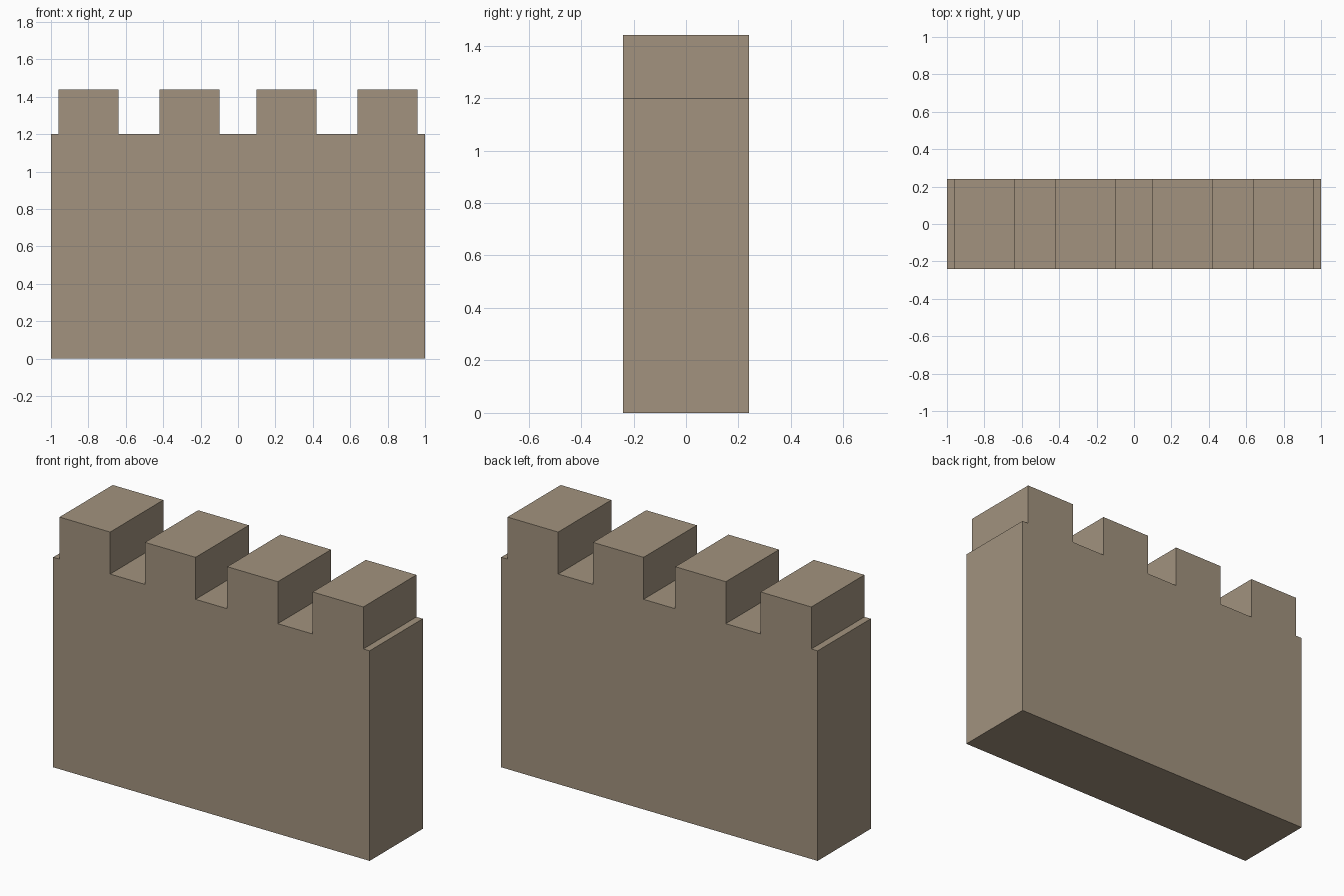
import bpy, bmesh

if "Cube" in bpy.data.objects:
    bpy.data.objects.remove(bpy.data.objects["Cube"])

HALF_LENGTH, HALF_DEPTH = 1.0, 0.24
WALK_Z, TOP_Z = 1.2, 1.44
MERLON_WIDTH = 0.32
MERLON_CENTRES = (-0.8, -0.26, 0.26, 0.8)

# Crenellated front outline: base corners, then the merlons from right to left
outline = [(-HALF_LENGTH, 0), (HALF_LENGTH, 0), (HALF_LENGTH, WALK_Z)]
for c in reversed(MERLON_CENTRES):
    left, right = c - MERLON_WIDTH / 2, c + MERLON_WIDTH / 2
    outline += [(right, WALK_Z), (right, TOP_Z), (left, TOP_Z), (left, WALK_Z)]
outline.append((-HALF_LENGTH, WALK_Z))

# Extrude the outline through the wall thickness
bm = bmesh.new()
front = bm.faces.new([bm.verts.new((x, -HALF_DEPTH, z)) for x, z in outline])
extruded = bmesh.ops.extrude_face_region(bm, geom=[front], use_keep_orig=True)
back_verts = [g for g in extruded["geom"] if isinstance(g, bmesh.types.BMVert)]
bmesh.ops.translate(bm, verts=back_verts, vec=(0, 2 * HALF_DEPTH, 0))
bmesh.ops.recalc_face_normals(bm, faces=bm.faces)

mesh = bpy.data.meshes.new("battlement_wall")
bm.to_mesh(mesh)
bm.free()
wall = bpy.data.objects.new("battlement_wall", mesh)
bpy.context.collection.objects.link(wall)

# Tan stone
stone = bpy.data.materials.new("stone")
stone.diffuse_color = (0.36, 0.29, 0.21, 1)
stone.use_nodes = True
stone.node_tree.nodes["Principled BSDF"].inputs["Base Color"].default_value = stone.diffuse_color
mesh.materials.append(stone)
